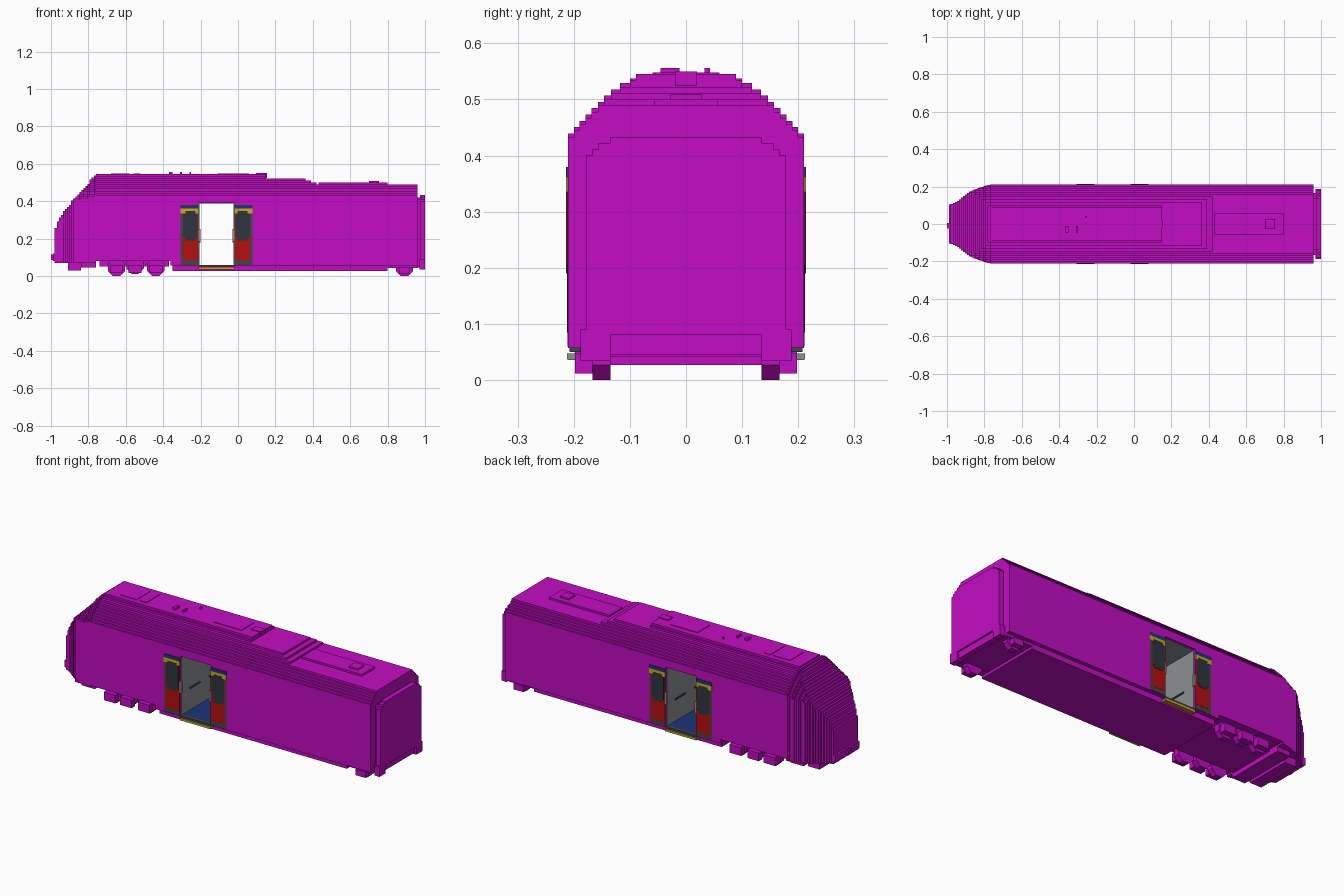
import bpy, bmesh, math
from mathutils import Matrix, Vector

cube = bpy.data.objects.get("Cube")
if cube:
    bpy.data.objects.remove(cube, do_unlink=True)


def material(name, r, g, b):
    m = bpy.data.materials.new(name)
    m.use_nodes = True
    m.diffuse_color = (r, g, b, 1)
    m.node_tree.nodes["Principled BSDF"].inputs["Base Color"].default_value = (r, g, b, 1)
    return m


MAGENTA = material("magenta", 0.54, 0.004, 0.54)
GREY = material("light grey", 0.26, 0.28, 0.29)
DARK = material("dark grey", 0.06, 0.06, 0.06)
RED = material("red", 0.46, 0.005, 0.005)
GLASS = material("slate glass", 0.025, 0.035, 0.05)
YELLOW = material("yellow", 0.6, 0.42, 0.01)
BLUE = material("navy blue", 0.012, 0.035, 0.18)
ORANGE = material("orange", 0.5, 0.24, 0.03)


def finish(name, bm, mat):
    bmesh.ops.recalc_face_normals(bm, faces=bm.faces)
    me = bpy.data.meshes.new(name)
    bm.to_mesh(me)
    bm.free()
    me.materials.append(mat)
    ob = bpy.data.objects.new(name, me)
    bpy.context.collection.objects.link(ob)
    return ob


def boxes(name, mat, *spans):
    """One object from boxes given as x0, x1, y0, y1, z0, z1."""
    bm = bmesh.new()
    for x0, x1, y0, y1, z0, z1 in spans:
        mid = Vector((x0 + x1, y0 + y1, z0 + z1)) / 2
        size = (abs(x1 - x0), abs(y1 - y0), abs(z1 - z0), 1)
        bmesh.ops.create_cube(bm, size=1, matrix=Matrix.Translation(mid) @ Matrix.Diagonal(size))
    return finish(name, bm, mat)


def prism(bm, x0, x1, half):
    """Extrude a mirrored (y, z) half outline along x."""
    outline = half + [(-y, z) for y, z in reversed(half)]
    face = bm.faces.new([bm.verts.new((x0, y, z)) for y, z in outline])
    new = bmesh.ops.extrude_face_region(bm, geom=[face])["geom"]
    for v in new:
        if isinstance(v, bmesh.types.BMVert):
            v.co.x = x1


def lerp(points, x):
    for (a, p), (b, q) in zip(points, points[1:]):
        if x <= b:
            return p + (q - p) * max(0, (x - a) / (b - a))
    return points[-1][1]


V = 0.0112            # height of one step
W = 0.21              # half width of the body
EAVE, TOP = 0.433, 0.545
STEPS = [0.2, 0.19, 0.179, 0.168, 0.157, 0.146, 0.134, 0.118, 0.1, 0.089]
DOOR0, DOOR1, SILL, HEAD = -0.21, -0.02, 0.06, 0.39


def roof_width(z):
    k = math.floor((z - EAVE) / V + 0.01)
    return W if k < 0 else STEPS[min(k, 9)]


def section(width, bottom, top, shift=0):
    """Half outline with stepped shoulders."""
    pts, z, w = [(width, bottom)], bottom, width
    while z < top - 0.001:
        new = min(width, roof_width(z + shift))
        if new < w - 0.001:
            pts += [(w, z), (new, z)]
            w = new
        z = min(z + V, top)
    return pts + [(w, top)]


# Main shell, left open through the doorway
bm = bmesh.new()
prism(bm, -0.76, -0.36, [(W, 0.08), (W, EAVE)])
prism(bm, -0.36, DOOR0, [(W, 0.057), (W, EAVE)])
prism(bm, DOOR1, 0.96, [(W, 0.057), (W, EAVE)])
prism(bm, DOOR0, DOOR1, [(W, HEAD), (W, EAVE)])
finish("body_shell", bm, MAGENTA)

# Stepped roof: the high front part, the middle part and the low rear part
bm = bmesh.new()
prism(bm, -0.76, 0.15, section(W, EAVE, TOP))
prism(bm, 0.15, 0.36, section(W, EAVE, EAVE + 8 * V))
prism(bm, 0.36, 0.39, section(W, EAVE, EAVE + 7 * V))
prism(bm, 0.39, 0.42, section(W, EAVE, EAVE + 6 * V))
prism(bm, 0.42, 0.96, section(W, EAVE, EAVE + 5 * V))
finish("stepped_roof", bm, MAGENTA)

# Stepped nose
NOSE_TOP = [(-0.985, 0.20), (-0.973, 0.25), (-0.952, 0.30), (-0.92, 0.355), (-0.888, 0.39),
            (-0.856, 0.425), (-0.824, 0.46), (-0.8, 0.49), (-0.765, 0.53), (-0.75, TOP)]
NOSE_WIDTH = [(-0.985, 0.1), (-0.94, 0.12), (-0.9, 0.152), (-0.865, 0.178), (-0.8, 0.2), (-0.765, W)]
bm = bmesh.new()
count = 20
for i in range(count):
    x0 = -0.98 + 0.22 * i / count
    x1 = x0 + 0.22 / count
    top = round(lerp(NOSE_TOP, x1) / V) * V
    prism(bm, x0, x1, section(lerp(NOSE_WIDTH, x1), 0.07, top, (TOP - top) * 0.5))
finish("stepped_nose", bm, MAGENTA)
boxes("nose_bumper", MAGENTA, (-0.99, -0.9, -0.105, 0.105, 0.08, 0.12),
      (-1.0, -0.98, -0.025, 0.005, 0.085, 0.115))
boxes("plough", MAGENTA, (-0.91, -0.84, -0.13, 0.13, 0.03, 0.08),
      (-0.84, -0.76, -0.17, 0.17, 0.045, 0.085))

# Rear gangway end with stepped corners
bm = bmesh.new()
prism(bm, 0.96, 0.972, [(0.167, 0.05), (0.167, 0.41), (0.135, 0.41), (0.135, 0.42)])
prism(bm, 0.972, 1.0, [(0.178, 0.08), (0.178, 0.4), (0.167, 0.4), (0.167, 0.411), (0.156, 0.411),
                       (0.156, 0.422), (0.135, 0.422), (0.135, EAVE)])
finish("gangway_end", bm, MAGENTA)
boxes("rear_buffers", MAGENTA, (0.96, 0.99, -0.135, 0.135, 0.045, 0.08),
      *[(0.97, 1.0, s * 0.135, s * 0.188, 0.035, 0.09) for s in (-1, 1)])

# Underframe
boxes("underframe", MAGENTA, (-0.35, 0.8, -0.188, 0.188, 0.027, 0.057),
      (0.8, 0.96, -0.188, 0.188, 0.042, 0.057))
boxes("bogie_frame", MAGENTA, (-0.74, -0.37, -0.135, 0.135, 0.05, 0.085),
      *[(x - 0.035, x + 0.035, s * 0.165, s * 0.198, 0.015, 0.06)
        for x in (-0.65, -0.55, -0.44) for s in (-1, 1)])
boxes("axle_boxes", MAGENTA, *[(0.86, 0.92, s * 0.16, s * 0.198, 0.012, 0.045) for s in (-1, 1)])

# Wheels
bm = bmesh.new()
for x, lift in ((-0.65, 0), (-0.55, 0.012), (-0.44, 0), (0.89, 0)):
    for s in (-1, 1):
        spot = Matrix.Translation((x, s * 0.151, 0.046 + lift))
        turn = Matrix.Rotation(math.pi / 2, 4, 'X') @ Matrix.Rotation(math.pi / 8, 4, 'Z')
        bmesh.ops.create_cone(bm, cap_ends=True, segments=8, radius1=0.05, radius2=0.05,
                              depth=0.032, matrix=spot @ turn)
finish("wheels", bm, MAGENTA)

# Roof equipment
LOW = EAVE + 5 * V
boxes("rear_roof_panel", MAGENTA, (0.43, 0.8, -0.057, 0.057, LOW, LOW + 0.011))
boxes("roof_vents", MAGENTA, (0.7, 0.755, -0.028, 0.028, LOW, LOW + 0.02),
      (0.095, 0.155, -0.02, 0.02, TOP - 0.02, TOP + 0.005))
boxes("roof_hatches", MAGENTA, (-0.68, -0.58, -0.06, 0.06, TOP, TOP + 0.003),
      (-0.56, -0.52, -0.06, 0.06, TOP, TOP + 0.003), (-0.11, 0.06, -0.055, 0.055, TOP, TOP + 0.003))
boxes("roof_gear", MAGENTA, (-0.37, -0.35, -0.045, -0.012, TOP, TOP + 0.011),
      (-0.31, -0.3, -0.045, -0.012, TOP, TOP + 0.011), (-0.26, -0.25, 0.033, 0.043, TOP, TOP + 0.011))

# Entrance lobby
boxes("lobby_walls", GREY, (DOOR0, DOOR0 + 0.003, -0.2, 0.2, SILL, HEAD),
      (DOOR1 - 0.003, DOOR1, -0.2, 0.2, SILL, HEAD), (DOOR0, DOOR1, -0.2, 0.2, HEAD - 0.003, HEAD))
boxes("lobby_floor", BLUE, (DOOR0, DOOR1, -0.19, 0.19, 0.05, SILL))
boxes("grab_rails", DARK, *[(x, x + 0.006, s * 0.04, s * 0.13, 0.18, 0.187)
                            for x in (DOOR0 + 0.003, DOOR1 - 0.009) for s in (-1, 1)])

# Doors slid open on both sides, and the entrance steps
for side, s in (("right_side", -1), ("left_side", 1)):
    for leaf, edge, d in (("front", DOOR0, -1), ("rear", DOOR1, 1)):
        def plate(part, mat, a, b, z0, z1, out=0.2135):
            return boxes(f"{side}_{leaf}_door_{part}", mat,
                         (edge + d * a, edge + d * b, s * 0.2, s * out, z0, z1))
        plate("frame", DARK, 0, 0.097, 0.06, 0.38, 0.2115)
        plate("lower", RED, 0, 0.085, 0.085, 0.21, 0.2125)
        plate("upper", RED, 0, 0.085, 0.21, 0.335, 0.2122)
        plate("yellow_band", YELLOW, 0, 0.097, 0.335, 0.361)
        plate("blue_band", BLUE, 0, 0.097, 0.361, 0.38)
        plate("window", GLASS, 0.018, 0.072, 0.19, 0.347, 0.214)
        plate("window_sides", GLASS, 0.007, 0.083, 0.205, 0.334, 0.2139)
        plate("handle", GREY, -0.009, 0, 0.185, 0.25, 0.211)
    boxes(side + "_step", GREY, (DOOR0, DOOR1, s * 0.18, s * 0.211, 0.037, 0.047))
    boxes(side + "_step_edge", YELLOW, (DOOR0, DOOR1, s * 0.211, s * 0.2125, 0.037, 0.047))
    boxes(side + "_step_underside", ORANGE, (DOOR0, DOOR1, s * 0.188, s * 0.2115, 0.0355, 0.037))
    boxes(side + "_sill", DARK, (DOOR0, DOOR1, s * 0.19, s * 0.208, 0.05, SILL))
